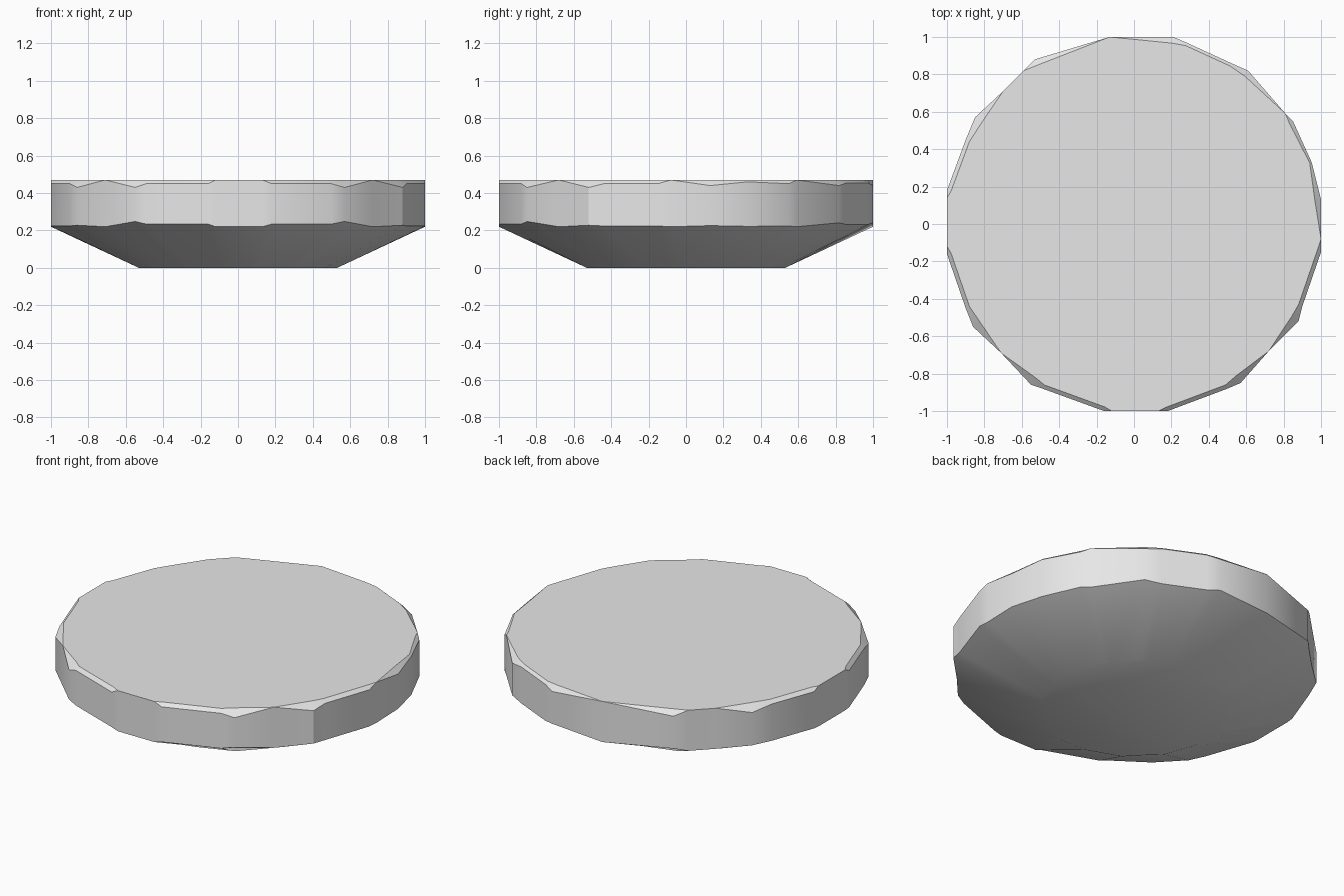
import bpy
import bmesh
import math

default_cube = bpy.data.objects.get("Cube")
if default_cube:
    bpy.data.objects.remove(default_cube, do_unlink=True)

TOP, RIM = 0.47, 0.22

# Rim outline, counterclockwise: x, y, and how far the top edge is chipped down
outline = [
    (1, -.15, .02), (1, -.08, 0), (1, .13, .03), (.95, .33, .01),
    (.85, .55, .02), (.81, .59, 0), (.61, .82, .03), (.52, .86, .015),
    (.28, .97, .015), (.21, 1, .03), (-.13, 1, 0), (-.53, .88, .03),
    (-.59, .82, 0), (-.7, .71, 0), (-.85, .57, .04), (-.9, .45, .02),
    (-1, .18, .02), (-1, .14, 0), (-1, -.12, 0), (-1, -.16, .02),
    (-.9, -.45, .02), (-.86, -.55, .04), (-.71, -.69, 0), (-.55, -.86, .04),
    (-.49, -.88, .02), (-.16, -1, .02), (-.12, -1, 0), (.13, -1, 0),
    (.18, -1, .02), (.5, -.88, .02), (.57, -.85, .04), (.72, -.68, 0),
    (.88, -.52, .04), (.9, -.44, .02),
]


def rim_height(x, y, chip):
    """Lower rim rises at the front and back corners."""
    return RIM + chip * (0.7 if abs(y) > abs(x) else 0.2)


def add_ring(bm, place):
    return [bm.verts.new(place(x, y, chip)) for x, y, chip in outline]


def bridge(bm, lower, upper):
    count = len(lower)
    for i in range(count):
        j = (i + 1) % count
        bm.faces.new((lower[i], lower[j], upper[j], upper[i]))


def inset(chip):
    return 1 - 1.1 * chip


# Base, lower rim, upper rim and chipped top edge
bm = bmesh.new()
rings = [
    add_ring(bm, lambda x, y, chip: (x * 0.53, y * 0.53, 0)),
    add_ring(bm, lambda x, y, chip: (x, y, rim_height(x, y, chip))),
    add_ring(bm, lambda x, y, chip: (x, y, TOP - chip)),
    add_ring(bm, lambda x, y, chip: (x * inset(chip), y * inset(chip), TOP)),
]
for lower, upper in zip(rings, rings[1:]):
    bridge(bm, lower, upper)
bm.faces.new(rings[-1])
bm.faces.new(list(reversed(rings[0])))
bmesh.ops.remove_doubles(bm, verts=bm.verts[:], dist=0.001)
bmesh.ops.recalc_face_normals(bm, faces=bm.faces[:])

mesh = bpy.data.meshes.new("flat_stone")
bm.to_mesh(mesh)
bm.free()
stone = bpy.data.objects.new("flat_stone", mesh)
bpy.context.collection.objects.link(stone)

# Stone colour
grey = bpy.data.materials.new("light_grey")
grey.use_nodes = True
colour = (0.8, 0.8, 0.8, 1)
grey.diffuse_color = colour
for node in grey.node_tree.nodes:
    if node.type == "BSDF_PRINCIPLED":
        node.inputs["Base Color"].default_value = colour
mesh.materials.append(grey)

# Smooth sides and underside with sharp rims
bpy.ops.object.select_all(action="DESELECT")
stone.select_set(True)
bpy.context.view_layer.objects.active = stone
bpy.ops.object.shade_smooth_by_angle(angle=math.radians(30))
